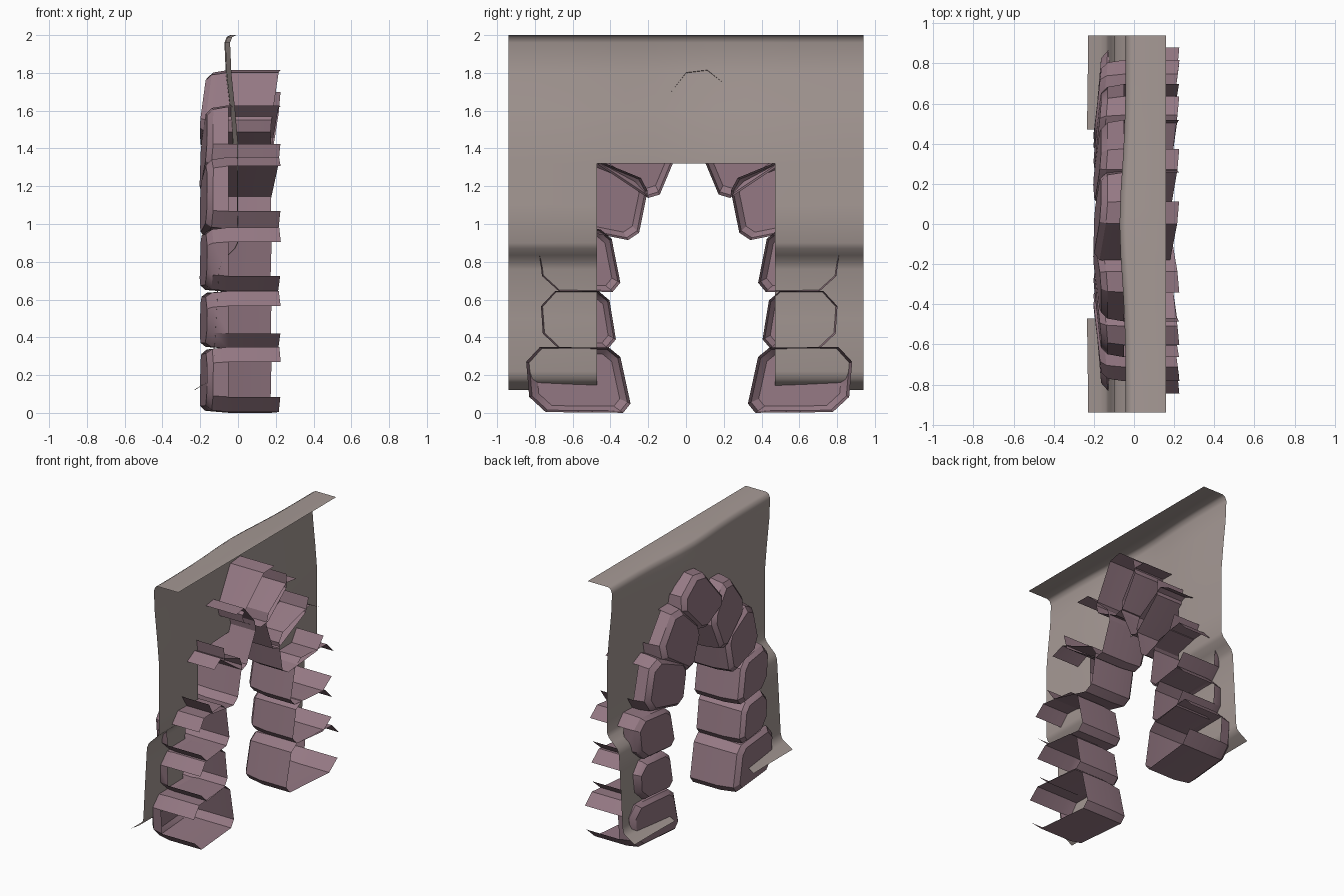
import bpy, bmesh, math
from mathutils import Vector

if "Cube" in bpy.data.objects:
    bpy.data.objects.remove(bpy.data.objects["Cube"])


def material(name, rgb):
    m = bpy.data.materials.new(name)
    m.diffuse_color = (*rgb, 1)
    m.use_nodes = True
    m.node_tree.nodes["Principled BSDF"].inputs["Base Color"].default_value = m.diffuse_color
    return m


stone_mat = material("mauve_stone", (0.30, 0.19, 0.23))
wall_mat = material("plaster", (0.38, 0.32, 0.30))


def finish(bm, name, mat, angle):
    bmesh.ops.recalc_face_normals(bm, faces=bm.faces)
    me = bpy.data.meshes.new(name)
    bm.to_mesh(me)
    bm.free()
    me.materials.append(mat)
    ob = bpy.data.objects.new(name, me)
    bpy.context.collection.objects.link(ob)
    bpy.ops.object.select_all(action='DESELECT')
    ob.select_set(True)
    bpy.context.view_layer.objects.active = ob
    bpy.ops.object.shade_smooth_by_angle(angle=math.radians(angle))


def chamfered(corners, cuts):
    # Two points per corner, cut back along both edges
    pts = []
    for i, c in enumerate(corners):
        for other in (corners[i - 1], corners[(i + 1) % 4]):
            pts.append(c + (other - c).normalized() * cuts[i])
    return pts


def stone(name, corners):
    # corners (y, z): inner low, inner high, outer high, outer low
    c = [Vector(p) for p in corners]
    inner, outer = (c[0] + c[1]) / 2, (c[2] + c[3]) / 2
    axis = outer - inner
    mid = sum(c, Vector((0, 0))) / 4
    outline = chamfered(c, (0.05, 0.05, 0.08, 0.08))
    bm = bmesh.new()
    rings = []
    # x, outline scale, radial slant of each ring
    for x, s, slant in ((-0.205, 0.8, 0.045), (-0.175, 0.94, 0.045),
                        (-0.05, 1, 0), (0.175, 1, 0.05)):
        ring = []
        for p in outline:
            q = mid + (p - mid) * s
            t = (q - inner).dot(axis) / axis.length_squared
            ring.append(bm.verts.new((x + slant * t, q.x, q.y)))
        rings.append(ring)
    bm.faces.new(rings[0])
    for k in range(3):
        for i in range(8):
            if k == 2 and i == 5:      # outer side stays open behind the wall
                continue
            j = (i + 1) % 8
            bm.faces.new((rings[k][i], rings[k][j], rings[k + 1][j], rings[k + 1][i]))
    finish(bm, name, stone_mat, 32)


# Arch stones, from the foot upwards, mirrored about the arch centre
CENTRE = 0.017
arch = [
    ((0.30, 0.0), (0.375, 0.345), (0.87, 0.35), (0.84, 0.005)),
    ((0.38, 0.34), (0.43, 0.645), (0.79, 0.645), (0.77, 0.34)),
    ((0.355, 0.64), (0.42, 0.97), (0.81, 0.985), (0.77, 0.645)),
    ((0.275, 0.905), (0.21, 1.225), (0.60, 1.385), (0.70, 0.99)),
    ((0.175, 1.11), (0.045, 1.42), (0.31, 1.685), (0.55, 1.36)),
]
for side, sgn in (("left", -1), ("right", 1)):
    for n, q in enumerate(arch):
        stone(f"{side}_arch_stone_{n + 1}", [(CENTRE + sgn * y, z) for y, z in q])
# Tilted top stone
stone("top_stone", ((0.06, 1.355), (-0.225, 1.51), (0.05, 1.865), (0.32, 1.65)))

# Wall sheet: profile (x, z) swept along y, doorway left out
profile = [(0.16, 2.0), (-0.01, 2.0), (-0.03, 1.99), (-0.042, 1.96), (-0.035, 1.8),
           (-0.015, 1.6), (0, 1.42), (0, 1.32), (0, 1.1), (0, 0.9), (-0.015, 0.87),
           (-0.05, 0.835), (-0.085, 0.80), (-0.10, 0.76), (-0.115, 0.5), (-0.13, 0.22),
           (-0.14, 0.18), (-0.165, 0.16), (-0.23, 0.12)]
ys = [-0.94, -0.78, -0.62, -0.47, -0.32, -0.16, 0, 0.16, 0.32, 0.47, 0.62, 0.78, 0.94]
bm = bmesh.new()
grid = []
for i, (x, z) in enumerate(profile):
    grid.append([bm.verts.new((x - (0.03 * math.exp(-(y / 0.36) ** 2) if i else 0), y, z))
                 for y in ys])
for i in range(len(profile) - 1):
    for j in range(len(ys) - 1):
        if profile[i][1] <= 1.32 and abs(ys[j] + ys[j + 1]) / 2 < 0.47:
            continue
        bm.faces.new((grid[i][j], grid[i][j + 1], grid[i + 1][j + 1], grid[i + 1][j]))
loose = [v for v in bm.verts if not v.link_faces]
bmesh.ops.delete(bm, geom=loose, context='VERTS')
finish(bm, "wall", wall_mat, 50)
